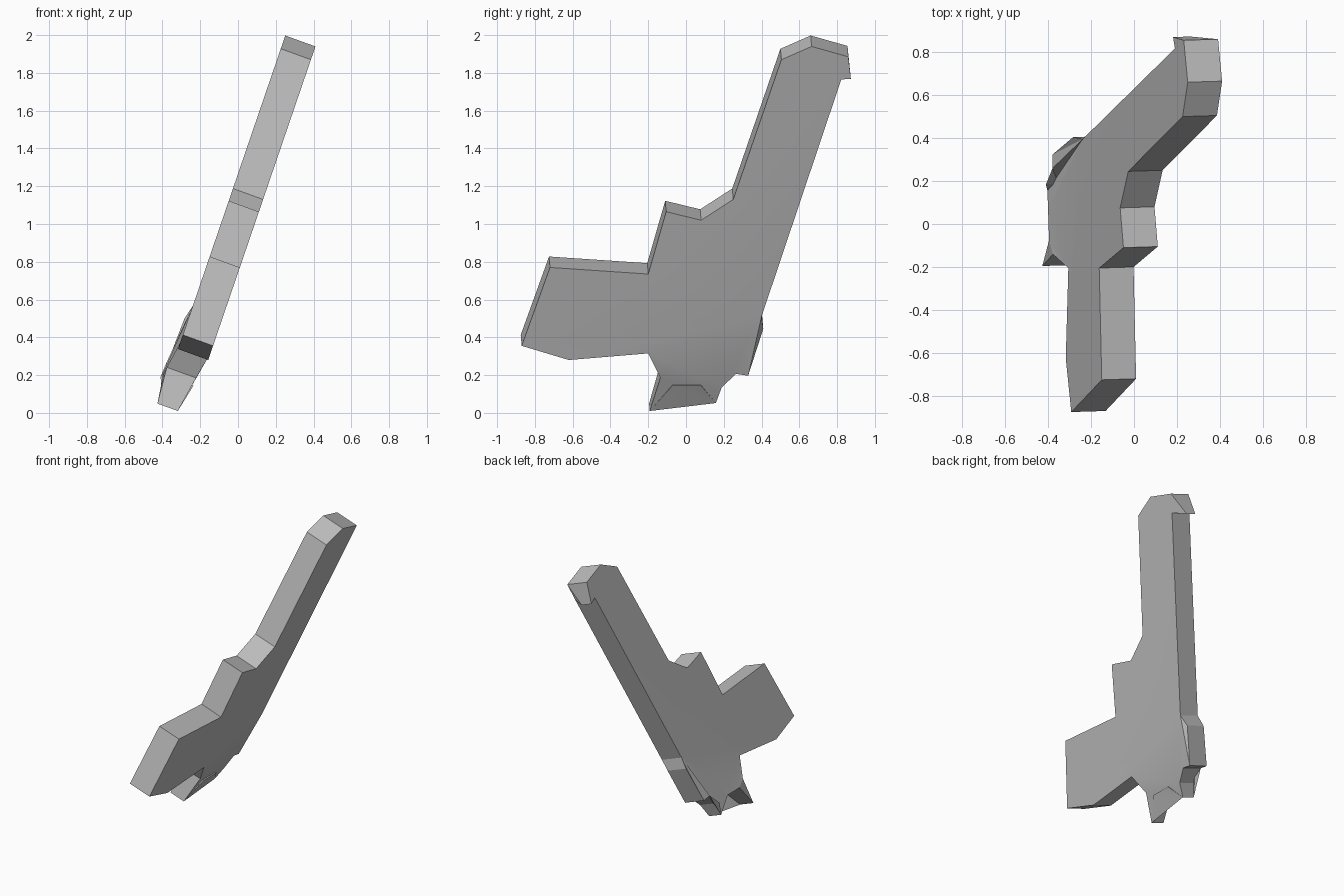
import bpy, bmesh, math
from mathutils import Vector

cube = bpy.data.objects.get("Cube")
if cube:
    bpy.data.objects.remove(cube, do_unlink=True)

# One flat grey for the whole slab
mat = bpy.data.materials.new("plain_grey")
mat.use_nodes = True
GREY = (0.5, 0.5, 0.5, 1)
mat.diffuse_color = GREY
mat.node_tree.nodes["Principled BSDF"].inputs["Base Color"].default_value = GREY

NORMAL = Vector((-0.94, -0.03, 0.34))   # thickness direction of the leaning slab
THICK = 0.17

# Outline (y, z, push of left side, push of right side)
upper = [
    # grip, notch and long arm
    (-0.2, 0.315, 0, 0), (-0.62, 0.28, 0, 0), (-0.87, 0.355, 0, 0),
    (-0.72, 0.77, 0, 0), (-0.2, 0.735, 0, 0), (-0.105, 1.065, 0, 0),
    (0.08, 1.02, 0, 0), (0.25, 1.13, 0, 0), (0.505, 1.87, 0, 0),
    (0.665, 1.94, 0, 0), (0.86, 1.885, 0, 0),
    # small tab behind the arm tip
    (0.875, 1.74, 0.085, 0), (0.822, 1.765, 0, 0),
    (0.4, 0.51, 0, 0),
]
lower = [
    # heel, rear spike, front spike
    (0.41, 0.435, 0.03, 0.02), (0.33, 0.185, 0.035, 0.03),
    (0.265, 0.195, 0.035, 0.035), (0.19, 0.12, 0.04, 0.04),
    (0.16, 0.03, 0.065, 0), (0.08, 0.135, 0.03, 0.035),
    (-0.07, 0.135, 0.03, 0.03), (-0.19, -0.012, 0.065, 0.01),
    (-0.135, 0.175, 0.03, 0.025),
]


def place(y, z, push):
    """Point on the leaning plane, pushed through its thickness."""
    return Vector((0.41 - 0.342 * (1.94 - z), y, z)) + NORMAL * push


outline = upper + lower
bm = bmesh.new()
near = [bm.verts.new(place(y, z, a)) for y, z, a, b in outline]
far = [bm.verts.new(place(y, z, THICK + b)) for y, z, a, b in outline]
count, split = len(outline), len(upper)

# Broad sides: flat upper part, gently bent lower part
bent = []
for ring in (near, far):
    bm.faces.new(ring[:split])
    bent.append(bm.faces.new(ring[split - 1:] + ring[:1]))

# Rim
for i in range(count):
    j = (i + 1) % count
    bm.faces.new((near[i], near[j], far[j], far[i]))

bmesh.ops.triangulate(bm, faces=bent)
bmesh.ops.recalc_face_normals(bm, faces=bm.faces)

mesh = bpy.data.meshes.new("slab_body")
bm.to_mesh(mesh)
bm.free()
mesh.materials.append(mat)
body = bpy.data.objects.new("slab_body", mesh)
bpy.context.collection.objects.link(body)

bpy.ops.object.select_all(action="DESELECT")
body.select_set(True)
bpy.context.view_layer.objects.active = body
bpy.ops.object.shade_smooth_by_angle(angle=math.radians(15))
